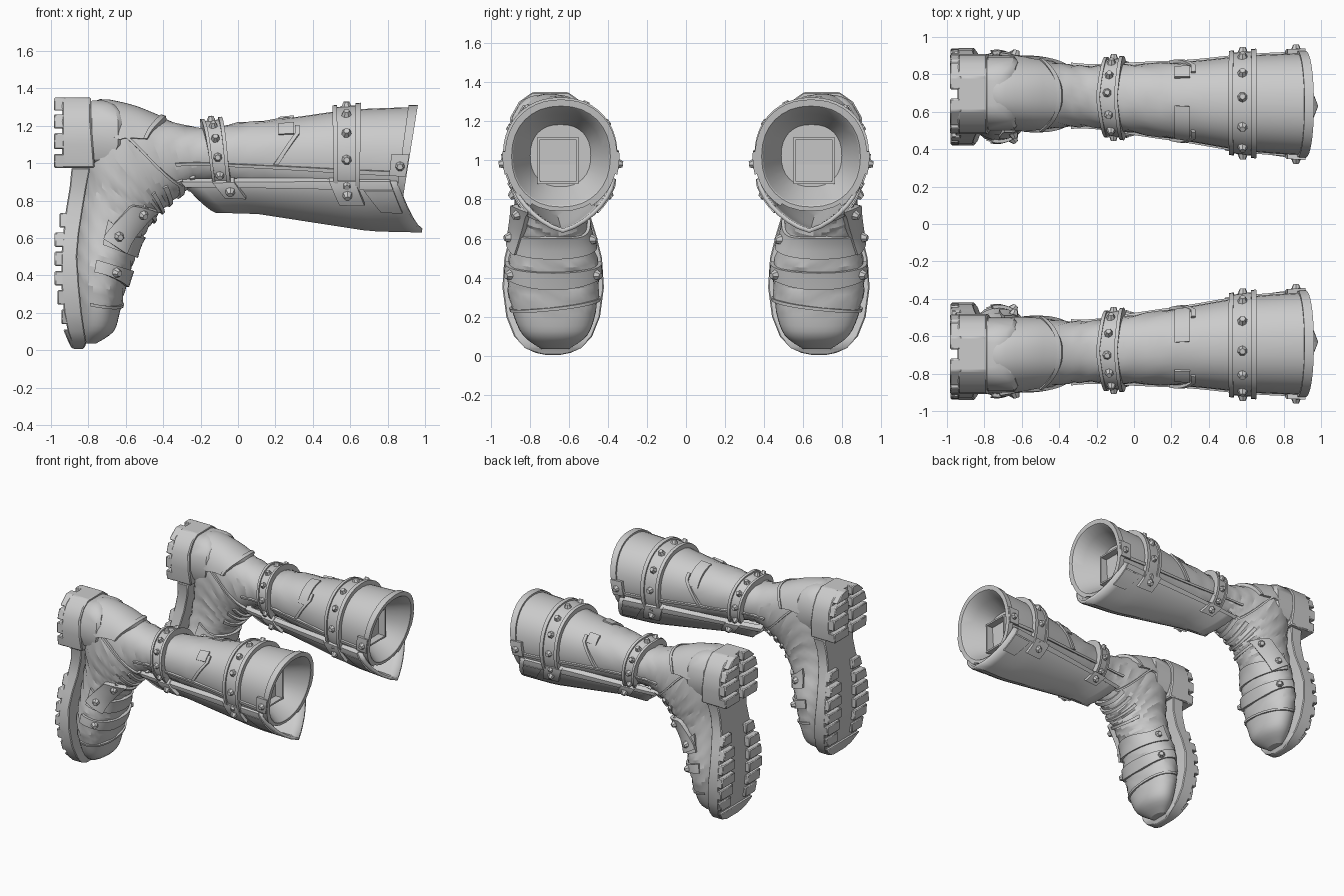
import bpy, bmesh, math
from mathutils import Vector

if "Cube" in bpy.data.objects:
    bpy.data.objects.remove(bpy.data.objects["Cube"])

grey = bpy.data.materials.new("plain_grey")
grey.use_nodes = True
grey.diffuse_color = (0.6, 0.6, 0.6, 1)
grey.node_tree.nodes["Principled BSDF"].inputs["Base Color"].default_value = (0.6, 0.6, 0.6, 1)


def finish(name, bm, solid=0, bevel=0, angle=32):
    """Turn a bmesh into an object mirrored to make the second boot."""
    bmesh.ops.recalc_face_normals(bm, faces=bm.faces)
    me = bpy.data.meshes.new(name)
    bm.to_mesh(me)
    bm.free()
    ob = bpy.data.objects.new(name, me)
    bpy.context.collection.objects.link(ob)
    me.materials.append(grey)
    bpy.ops.object.select_all(action='DESELECT')
    ob.select_set(True)
    bpy.context.view_layer.objects.active = ob
    bpy.ops.object.shade_smooth_by_angle(angle=math.radians(angle))
    if solid:
        m = ob.modifiers.new("thickness", 'SOLIDIFY')
        m.thickness, m.offset = solid, 0
    if bevel:
        m = ob.modifiers.new("bevel", 'BEVEL')
        m.width, m.segments = bevel, 1
    m = ob.modifiers.new("pair", 'MIRROR')
    m.use_axis = (False, True, False)
    m.use_mirror_merge = False


# Boot rings: back point, front point, half width, centre y
RINGS = [
    ((.96, 1.30), (.87, .74), .275, -.64), ((.60, 1.285), (.60, .77), .255, -.645),
    ((.30, 1.245), (.30, .82), .215, -.655), ((0, 1.215), (0, .86), .185, -.67),
    ((-.20, 1.19), (-.18, .89), .165, -.68), ((-.38, 1.23), (-.27, .86), .165, -.685),
    ((-.58, 1.305), (-.35, .80), .18, -.69), ((-.77, 1.315), (-.40, .75), .195, -.70),
    ((-.84, 1.10), (-.44, .71), .19, -.70), ((-.83, .90), (-.48, .65), .18, -.695),
    ((-.85, .72), (-.53, .57), .19, -.69), ((-.87, .55), (-.565, .45), .225, -.68),
    ((-.88, .40), (-.60, .34), .235, -.68), ((-.87, .25), (-.63, .21), .215, -.675),
    ((-.85, .11), (-.665, .10), .165, -.67), ((-.83, .035), (-.76, .035), .07, -.67)]
FLAT = [(p[0], p[1], q[0], q[1], w, y) for p, q, w, y in RINGS]


def ring(u):
    """Smoothly interpolated ring values."""
    u = min(max(u, 0), len(FLAT) - 1)
    i = min(int(u), len(FLAT) - 2)
    t = u - i
    a, b, c, d = (FLAT[min(max(k, 0), len(FLAT) - 1)] for k in range(i - 1, i + 3))
    return [.5 * (2 * q + (r - p) * t + (2*p - 5*q + 4*r - s) * t**2 + (3*q - p - 3*r + s) * t**3)
            for p, q, r, s in zip(a, b, c, d)]


def skin(u, a, off=0):
    """Point on the boot: u along it, a around it (0 back, pi front, +pi/2 outside)."""
    px, pz, qx, qz, w, yc = ring(u)
    ax = Vector(((px - qx) / 2, 0, (pz - qz) / 2))
    side = Vector((0, -1, 0))
    ca, sa = (math.copysign(abs(f(a)) ** .92, f(a)) for f in (math.cos, math.sin))
    n = (ax * ca / ax.length_squared + side * sa / w).normalized()
    return Vector(((px + qx) / 2, yc, (pz + qz) / 2)) + ax * ca + side * w * sa + n * off


def guard(s, t, off=0):
    """Point on the keeled shin guard: s along it, t across it from -1 to 1."""
    q, sg = abs(t), math.copysign(1, t)
    x = (-.12 - .18 * q) * (1 - s) + (.985 - .135 * q ** .9) * s
    hw = .13 + .13 * s ** .9
    zb = .745 - .025 * s - .08 * min(1, max(0, (s - .2) / .55))
    y = -.675 + .045 * s - sg * hw * (1 - max(0, 1 - q) ** 1.6)
    n = Vector((0, -sg * .9 * q, -.7)).normalized()
    return Vector((x, y, zb + (.905 - zb) * q ** 1.3)) + n * off


def patch(name, surf, fu, a0, a1, thick, nu=3, na=24, skirt=True, solid=0):
    """Raised plate on a surface; fu gives its u range at every a."""
    bm = bmesh.new()
    e = 1 if skirt else 0
    rows = []
    for j in range(-e, na + 1 + e):
        a = a0 + (a1 - a0) * min(max(j, 0), na) / na
        u0, u1 = fu(a)
        row = []
        for i in range(-e, nu + 1 + e):
            edge = not (0 <= i <= nu and 0 <= j <= na)
            u = u0 + (u1 - u0) * min(max(i, 0), nu) / nu
            row.append(bm.verts.new(surf(u, a, -.012 if edge else thick)))
        rows.append(row)
    for r0, r1 in zip(rows, rows[1:]):
        for i in range(len(r0) - 1):
            bm.faces.new((r0[i], r0[i + 1], r1[i + 1], r1[i]))
    bmesh.ops.remove_doubles(bm, verts=bm.verts, dist=1e-5)
    finish(name, bm, solid)


# Boot body with an open, recessed mouth and gentle leather creases
bm = bmesh.new()
N = 32
rows = [(.62, -.11), (.3, -.06), (.03, -.028), (0, -.022)] + [(i / 4, 0) for i in range(61)]
loops = []
for u, off in rows:
    crease = .005 if 2 < u < 13 and off == 0 else 0
    loops.append([bm.verts.new(skin(u, 2 * math.pi * k / N, off + crease * math.sin(u * 9 + 3 * math.sin(k * .6))))
                  for k in range(N)])
for l0, l1 in zip(loops, loops[1:]):
    for k in range(N):
        bm.faces.new((l0[k], l0[(k + 1) % N], l1[(k + 1) % N], l1[k]))
bm.faces.new(loops[0])
bm.faces.new(loops[-1])
finish("boot_body", bm, angle=22)

# Square socket frame inside the mouth
bm = bmesh.new()
bmesh.ops.create_cube(bm, size=1)
for v in bm.verts:
    v.co = Vector((.75 + v.co.x * .08, -.655 + v.co.y * .21, 1.0 + v.co.z * .24))
bm.normal_update()
top = max(bm.faces, key=lambda f: f.calc_center_median().x)
bmesh.ops.inset_region(bm, faces=[top], thickness=.018)
inner = bmesh.ops.extrude_discrete_faces(bm, faces=[top])["faces"][0]
bmesh.ops.translate(bm, verts=inner.verts, vec=(-.06, 0, 0))
finish("mouth_socket", bm)

# Shin guard with raised edges
patch("shin_guard", guard, lambda t: (0, 1), -1, 1, 0, nu=14, na=14, skirt=False, solid=.022)
for sg in (1, -1):
    patch("guard_edge", guard, lambda t: (0, .97), sg * .9, sg * 1.03, .022, nu=14, na=2)
    patch("guard_end_plate", guard, lambda t: (.82 + .1 * (1 - abs(t)), .97), sg * .5, sg * .88, .02, na=4)

# Straps, rims and seams around the shaft
PI = math.pi
patch("mouth_rim", skin, lambda a: (0, .2), -2.6, 2.6, .012, na=36)
calf = lambda a: (.84, 1.3)
ankle = lambda a: (3.4 - .1 * abs(a), 4.0 - .13 * abs(a))
for label, f, lift, end in (("calf", calf, .022, 2.25), ("ankle", ankle, .035, 2.3)):
    patch(label + "_strap", skin, f, -end, end, lift, na=32)
    for k in (0, 1):
        w = .08 if label == "calf" else .1
        patch(label + "_strap_edge", skin, lambda a: (f(a)[k] - w * k, f(a)[k] + w * (1 - k)),
              -end, end, lift + .012, nu=1, na=32)
for sg in (1, -1):
    patch("calf_strap_tab", guard, lambda t: (.69, .81), sg * .66, sg * 1.05, .035, na=4)
    patch("ankle_strap_tab", guard, lambda t: (.15, .25), sg * .66, sg * 1.05, .035, na=4)
    patch("side_seam", skin, lambda a: (.1, 5.2), sg * 1.78, sg * 1.86, .014, nu=30, na=1)
    patch("mouth_clip", skin, lambda a: (.02, .38), sg * 1.5, sg * 1.85, .024, na=5)
    patch("shaft_panel_seam", skin, lambda a: (1.9 + .5 * max(0, abs(a) - 1), 1.98 + .5 * max(0, abs(a) - 1)),
          sg * .75, sg * 1.75, .014, nu=1, na=12)
    patch("heel_side_seam", skin, lambda a: (6.5 - 1.1 * (abs(a) - 1.3), 6.65 - 1.1 * (abs(a) - 1.3)),
          sg * 1.3, sg * 2.5, .018, nu=1, na=12)
patch("inner_calf_plate", skin, lambda a: (2.0, 2.27), -1.2, -.1, .012, na=8)
patch("outer_calf_plate", skin, lambda a: (2.0, 2.27), .6, 1.0, .012, na=4)

# Heel counter
counter = lambda a: (5 + .9 * (a / 1.3) ** 2, 8 - 1.1 * (a / 1.3) ** 2)
patch("heel_counter", skin, counter, -1.3, 1.3, .014, nu=12)
patch("heel_counter_edge", skin, lambda a: (counter(a)[0], counter(a)[0] + .13), -1.3, 1.3, .024, nu=1)

# Ankle folds and instep bands
for u in (4.6, 5.3, 6.1, 7.0, 8.1):
    patch("ankle_fold", skin, lambda a: (u + .2 * math.sin(a * 2), u + .3 + .2 * math.sin(a * 2)),
          2.3, 2 * PI - 2.3, .016, nu=2, na=12)
patch("upper_instep_band", skin, lambda a: (9.7 + .15 * math.cos(a * 3), 10.6), 1.5, 2 * PI - 1.5, .018)
patch("lower_instep_band", skin, lambda a: (11.2, 11.85 + .15 * math.cos(a * 2)), 1.4, 2 * PI - 1.4, .018)
patch("toe_cap_edge", skin, lambda a: (12.7 + .2 * math.sin(a), 12.82 + .2 * math.sin(a)), 1.3, 2 * PI - 1.3, .012, nu=1)
plate = lambda a: (max(16.3 - 4 * a, 11.1 - 1.33 * a), min(9.95 + .3 * a, 23.8 - 6 * a))
patch("instep_plate", skin, plate, 1.5, 2.69, .032, nu=8, na=17)

# Rivets
bm = bmesh.new()


def rivet(surf, u, a, off, r=.029):
    base, tip = surf(u, a, off - .005), surf(u, a, off + .025)
    rot = (tip - base).to_track_quat('Z', 'Y').to_matrix().to_4x4()
    rot.translation = (base + tip) / 2
    bmesh.ops.create_cone(bm, cap_ends=True, segments=7, radius1=r, radius2=r * .55, depth=.03, matrix=rot)


for a in (-2.1, -1.55, -1.0, -.45, .1, .6, 1.1, 1.6, 2.1):
    rivet(skin, 1.06, a, .022)
    rivet(skin, sum(ankle(a)) / 2, a, .035, .026)
for sg in (1, -1):
    rivet(skin, .2, sg * 1.68, .022)
    rivet(guard, .75, sg * .83, .035)
    rivet(guard, .2, sg * .83, .035)
    rivet(skin, 11.5, PI + sg * 1.1, .018)
rivet(skin, 10.2, PI + 1.3, .018)
rivet(skin, 10.1, 1.85, .032)
rivet(skin, 8.5, 2.3, .032)
finish("rivets", bm)

# Sole profile: height, half width, inner x, outer x
SOLE = [(.005, .04, -.83, -.88), (.015, .09, -.82, -.885), (.04, .145, -.81, -.89), (.1, .2, -.82, -.91),
        (.2, .24, -.835, -.93), (.35, .26, -.85, -.945), (.5, .25, -.86, -.945), (.62, .22, -.85, -.935),
        (.75, .18, -.83, -.92), (.87, .17, -.81, -.90), (.975, .19, -.79, -.89)]
HEEL = [(.975, .2, -.765, -.94), (1.1, .215, -.775, -.94), (1.22, .205, -.785, -.94),
        (1.3, .16, -.785, -.94), (1.35, .09, -.785, -.94)]
CUP = [(1.0, .165, -.66, -.8), (1.1, .2, -.62, -.8), (1.22, .19, -.62, -.8),
       (1.3, .145, -.64, -.8), (1.335, .085, -.7, -.8)]


def block(bm, sections):
    """Loft of rectangles, each (z, x0, x1, y0, y1)."""
    loops = [[bm.verts.new(p) for p in ((x0, y0, z), (x1, y0, z), (x1, y1, z), (x0, y1, z))]
             for z, x0, x1, y0, y1 in sections]
    for l0, l1 in zip(loops, loops[1:]):
        for k in range(4):
            bm.faces.new((l0[k], l0[(k + 1) % 4], l1[(k + 1) % 4], l1[k]))
    bm.faces.new(loops[0])
    bm.faces.new(loops[-1])


def width(table, z):
    for p, q in zip(table, table[1:]):
        if z <= q[0]:
            break
    t = (z - p[0]) / (q[0] - p[0])
    return p[1] + (q[1] - p[1]) * t


for name, table, yc, bev in (("sole", SOLE, -.68, .006), ("heel_block", HEEL, -.695, .008), ("heel_cup", CUP, -.7, .02)):
    bm = bmesh.new()
    block(bm, [(z, xi, xo, yc - w, yc + w) for z, w, xi, xo in table])
    finish(name, bm, bevel=bev)

# Tread lugs: forefoot pairs, toe bar and heel pairs
bm = bmesh.new()
for k in range(6):
    z0 = .14 + k * .103
    xo = (-.945, -.965, -.98, -.98, -.98, -.955)[k]
    for sg in (1, -1):
        block(bm, [(z, -.9, xo, -.68 + sg * .09, -.68 + sg * width(SOLE, z)) for z in (z0, z0 + .078)])
block(bm, [(z, -.86, xo, -.68 - width(SOLE, z), -.68 + width(SOLE, z))
           for z, xo in ((.01, -.89), (.04, -.905), (.11, -.935))])
for z0, z1 in ((.975, 1.05), (1.075, 1.16), (1.185, 1.26), (1.28, 1.35)):
    for sg in (1, -1):
        block(bm, [(z, -.92, -.985, -.695 + sg * .025, -.695 + sg * width(HEEL, z)) for z in (z0, z1)])
finish("tread_lugs", bm, bevel=.006)
